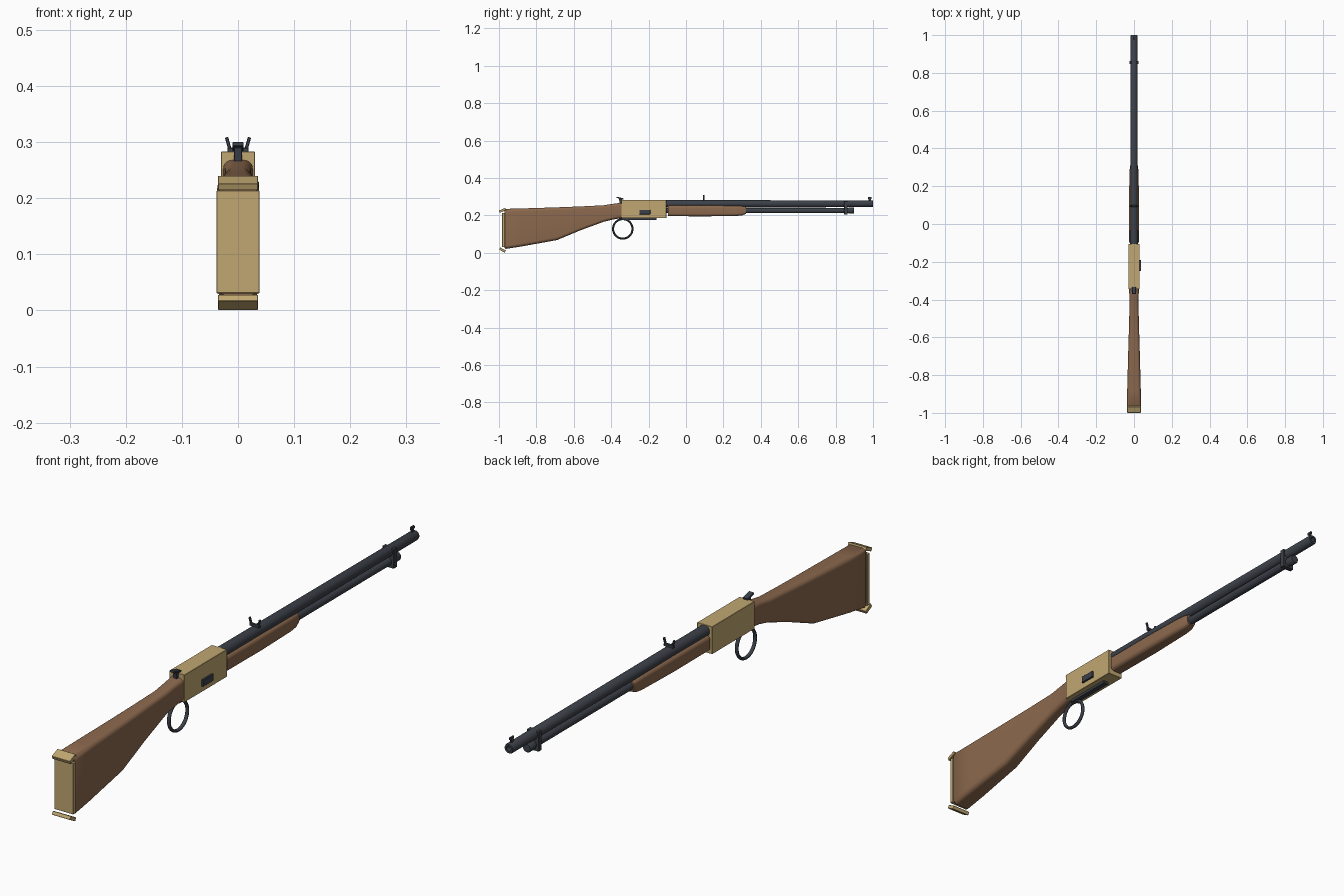
import bpy, bmesh, math
from mathutils import Matrix, Vector

if "Cube" in bpy.data.objects:
    bpy.data.objects.remove(bpy.data.objects["Cube"])


def material(name, rgb):
    m = bpy.data.materials.new(name)
    m.diffuse_color = (*rgb, 1)
    m.use_nodes = True
    m.node_tree.nodes["Principled BSDF"].inputs["Base Color"].default_value = m.diffuse_color
    return m


WOOD = material("walnut", (0.26, 0.14, 0.075))
BRASS = material("brass", (0.53, 0.39, 0.165))
STEEL = material("steel", (0.045, 0.052, 0.066))


def finish(name, bm, mat, smooth=True):
    bmesh.ops.recalc_face_normals(bm, faces=bm.faces)
    me = bpy.data.meshes.new(name)
    bm.to_mesh(me)
    bm.free()
    me.materials.append(mat)
    ob = bpy.data.objects.new(name, me)
    bpy.context.collection.objects.link(ob)
    if smooth:
        bpy.ops.object.select_all(action='DESELECT')
        ob.select_set(True)
        bpy.context.view_layer.objects.active = ob
        bpy.ops.object.shade_smooth_by_angle(angle=math.radians(35))
    return ob


def box(name, centre, size, mat, axis='X', angle=0, bevel=0.001):
    bm = bmesh.new()
    bmesh.ops.create_cube(bm, size=1, matrix=Matrix.Diagonal((*size, 1)))
    bmesh.ops.bevel(bm, geom=bm.edges[:], offset=bevel, segments=1, affect='EDGES')
    bm.transform(Matrix.Translation(centre) @ Matrix.Rotation(angle, 4, axis))
    return finish(name, bm, mat, False)


def skin(bm, rings, caps=True):
    rings = [[bm.verts.new(p) for p in r] for r in rings]
    n = len(rings[0])
    for a, b in zip(rings, rings[1:]):
        for i in range(n):
            bm.faces.new((a[i], a[(i + 1) % n], b[(i + 1) % n], b[i]))
    if caps:
        bm.faces.new(rings[0])
        bm.faces.new(rings[-1])


def loft(name, stations, mat, steps=6):
    """Rounded-rectangle sections: y, bottom, top, half width, corner radius."""
    rings = []
    for y, lo, hi, w, r in stations:
        ring = []
        corners = ((w - r, hi - r), (r - w, hi - r), (r - w, lo + r), (w - r, lo + r))
        for q, (cx, cz) in enumerate(corners):
            for s in range(steps + 1):
                t = math.pi / 2 * (q + s / steps)
                ring.append((cx + r * math.cos(t), y, cz + r * math.sin(t)))
        rings.append(ring)
    bm = bmesh.new()
    skin(bm, rings)
    return finish(name, bm, mat)


def tube(name, z, profile, mat, n=32):
    """Lathe of (radius, y) points around a lengthwise axis at height z."""
    bm = bmesh.new()
    skin(bm, [[(r * math.cos(2 * math.pi * i / n), y, z + r * math.sin(2 * math.pi * i / n))
               for i in range(n)] for r, y in profile])
    return finish(name, bm, mat)


# Wooden stock and fore-end
loft("stock", [
    (-0.970, 0.026, 0.230, 0.033, 0.014), (-0.963, 0.021, 0.235, 0.037, 0.017),
    (-0.880, 0.034, 0.237, 0.036, 0.017), (-0.690, 0.068, 0.243, 0.031, 0.016),
    (-0.560, 0.122, 0.248, 0.027, 0.015), (-0.440, 0.166, 0.254, 0.024, 0.015),
    (-0.390, 0.178, 0.262, 0.024, 0.015), (-0.335, 0.187, 0.269, 0.027, 0.016)], WOOD)
loft("fore_end", [
    (-0.097, 0.196, 0.254, 0.027, 0.015), (0.100, 0.195, 0.254, 0.027, 0.015),
    (0.270, 0.197, 0.252, 0.024, 0.014), (0.300, 0.200, 0.250, 0.022, 0.013),
    (0.320, 0.208, 0.246, 0.018, 0.012)], WOOD)

# Brass butt plate with tilted heel and toe pieces
box("butt_plate", (0, -0.976, 0.122), (0.076, 0.014, 0.183), BRASS)
box("butt_heel", (0, -0.981, 0.227), (0.072, 0.036, 0.013), BRASS, 'X', 0.4)
box("butt_toe", (0, -0.981, 0.0145), (0.072, 0.034, 0.013), BRASS, 'X', -0.5)

# Receiver with loading gate
box("receiver", (0, -0.225, 0.234), (0.060, 0.240, 0.098), BRASS)
box("loading_gate", (0.031, -0.220, 0.218), (0.012, 0.058, 0.024), STEEL)

# Barrel with bore, magazine tube and its cap
tube("barrel", 0.262, [(0.020, -0.115), (0.018, 0.995), (0.016, 1.0), (0.009, 1.0), (0.009, 0.93)], STEEL)
tube("magazine_tube", 0.226, [(0.0145, -0.115), (0.0145, 0.885)], STEEL)
tube("magazine_cap", 0.226, [(0.0165, 0.870), (0.0165, 0.896), (0.0145, 0.899)], STEEL)
box("barrel_band", (0, 0.855, 0.240), (0.046, 0.018, 0.070), STEEL)

# Lever bar and loop
box("lever_bar", (0, -0.250, 0.181), (0.020, 0.185, 0.012), STEEL)
R, n, k = 0.052, 40, 12
loop = []
for i in range(n + 1):
    a = 2 * math.pi * i / n
    loop.append([((0.0065) * math.sin(2 * math.pi * j / k),
                  -0.338 + (R + 0.0055 * math.cos(2 * math.pi * j / k)) * math.cos(a),
                  0.128 + (R + 0.0055 * math.cos(2 * math.pi * j / k)) * math.sin(a)) for j in range(k)])
bm = bmesh.new()
skin(bm, loop, caps=False)
bmesh.ops.remove_doubles(bm, verts=bm.verts, dist=1e-5)
finish("lever_loop", bm, STEEL)

# Hammer
box("hammer", (0, -0.348, 0.275), (0.014, 0.016, 0.034), STEEL, 'X', 0.15)
box("hammer_spur", (0, -0.352, 0.292), (0.020, 0.038, 0.007), STEEL, 'X', -0.25)

# Rear sight: crossbar and two flared ears
box("rear_sight_base", (0, 0.095, 0.285), (0.038, 0.009, 0.010), STEEL)
for side, s in (("left", -1), ("right", 1)):
    box("rear_sight_ear_" + side, (s * 0.0172, 0.095, 0.297), (0.006, 0.008, 0.024), STEEL, 'Y', s * 0.28)

# Front sight blade and bead
box("front_sight_blade", (0, 0.983, 0.287), (0.006, 0.012, 0.018), STEEL)
box("front_sight_bead", (0, 0.983, 0.294), (0.007, 0.020, 0.010), STEEL)
